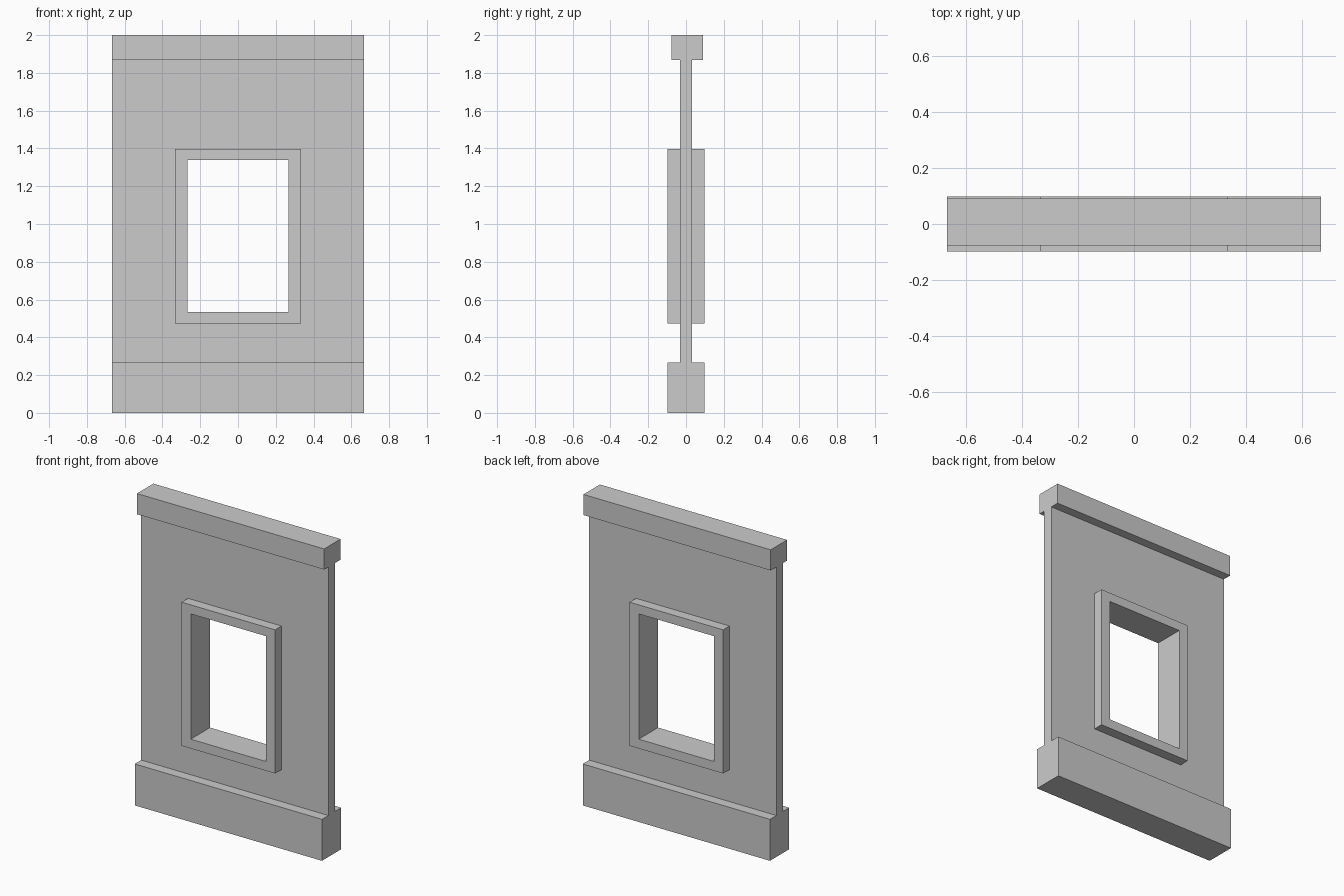
import bpy, bmesh
from mathutils import Vector

if "Cube" in bpy.data.objects:
    bpy.data.objects.remove(bpy.data.objects["Cube"])

W = 0.667          # half width of the panel
D = 0.098          # half depth of plinth and window frame
T = 0.033          # half thickness of the thin wall


def finish(name, bm):
    bmesh.ops.recalc_face_normals(bm, faces=bm.faces)
    mesh = bpy.data.meshes.new(name)
    bm.to_mesh(mesh)
    bm.free()
    ob = bpy.data.objects.new(name, mesh)
    bpy.context.collection.objects.link(ob)
    return ob


def rect(x, z0, z1):
    return [(-x, z0), (x, z0), (x, z1), (-x, z1)]


def extrude(bm, faces, vec):
    new = bmesh.ops.extrude_face_region(bm, geom=faces)["geom"]
    verts = [v for v in new if isinstance(v, bmesh.types.BMVert)]
    bmesh.ops.translate(bm, verts=verts, vec=Vector(vec))


# Wall with plinth and coping: one (y, z) section run along x
section = [(-D, 0), (D, 0), (D, 0.267), (T, 0.267), (T, 1.867), (0.091, 1.867),
           (0.091, 2), (-0.076, 2), (-0.076, 1.867), (-T, 1.867), (-T, 0.267), (-D, 0.267)]
bm = bmesh.new()
face = bm.faces.new([bm.verts.new((-W, y, z)) for y, z in section])
extrude(bm, [face], (2 * W, 0, 0))
wall = finish("wall", bm)

# Window frame: rectangular ring passing through the wall
bm = bmesh.new()
outer, inner = [[bm.verts.new((x, -D, z)) for x, z in rect(*size)]
                for size in ((0.333, 0.473, 1.398), (0.268, 0.533, 1.34))]
ring = [bm.faces.new((outer[i], outer[(i + 1) % 4], inner[(i + 1) % 4], inner[i]))
        for i in range(4)]
extrude(bm, ring, (0, 2 * D, 0))
# join the coplanar mitre faces' hidden seams
bmesh.ops.remove_doubles(bm, verts=bm.verts, dist=1e-5)
finish("window_frame", bm)

# Window opening cut out of the wall, hidden under the frame
bm = bmesh.new()
face = bm.faces.new([bm.verts.new((x, -0.2, z)) for x, z in rect(0.32, 0.486, 1.385)])
extrude(bm, [face], (0, 0.4, 0))
cutter = finish("window_cutter", bm)
cutter.hide_render = True
cutter.display_type = 'WIRE'

cut = wall.modifiers.new("window_opening", 'BOOLEAN')
cut.operation = 'DIFFERENCE'
cut.solver = 'EXACT'
cut.object = cutter
